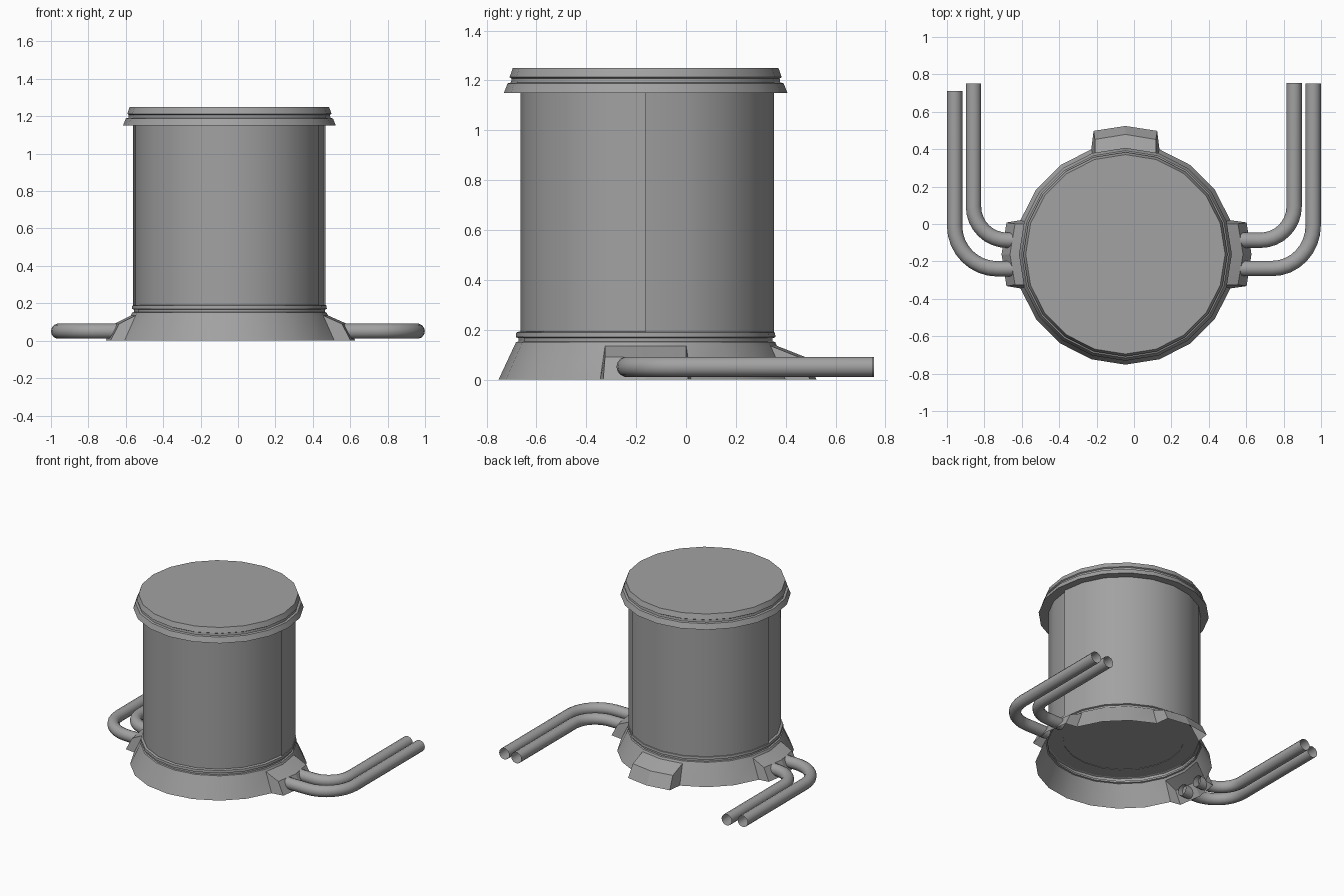
import bpy, bmesh, math
from mathutils import Vector

if "Cube" in bpy.data.objects:
    bpy.data.objects.remove(bpy.data.objects["Cube"])

CX, CY = -0.046, -0.162   # tank axis
SIDES = 20
STEP = math.tau / SIDES
PADS = (("pad_right", 0, -0.008), ("pad_back", math.pi / 2, 0.004), ("pad_left", math.pi, -0.02))

grey = bpy.data.materials.new("mid_grey")
grey.diffuse_color = (0.36, 0.36, 0.36, 1)
grey.use_nodes = True
grey.node_tree.nodes["Principled BSDF"].inputs["Base Color"].default_value = grey.diffuse_color


def finish(name, bm, origin=(0, 0, 0), angle=30, recalc=True):
    bmesh.ops.remove_doubles(bm, verts=bm.verts, dist=1e-5)
    if recalc:
        bmesh.ops.recalc_face_normals(bm, faces=bm.faces)
    me = bpy.data.meshes.new(name)
    bm.to_mesh(me)
    bm.free()
    me.materials.append(grey)
    ob = bpy.data.objects.new(name, me)
    ob.location = origin
    bpy.context.collection.objects.link(ob)
    bpy.ops.object.select_all(action='DESELECT')
    ob.select_set(True)
    bpy.context.view_layer.objects.active = ob
    bpy.ops.object.shade_smooth_by_angle(angle=math.radians(angle))
    return ob


def lathe(name, profile, start=0.0, steps=SIDES, skip=None):
    """Spin (radius, z) points about the tank axis; skip(angle, z) leaves openings."""
    bm = bmesh.new()
    cols = []
    for i in range(steps + 1):
        a = start + STEP * i
        cols.append([bm.verts.new((r * math.cos(a), r * math.sin(a), z)) for r, z in profile])
    for i, (a, b) in enumerate(zip(cols, cols[1:])):
        for k in range(len(profile) - 1):
            if skip and skip(start + STEP * (i + 0.5), (profile[k][1] + profile[k + 1][1]) / 2):
                continue
            quad = (a[k], b[k], b[k + 1], a[k + 1])
            if profile[k][0] == 0:
                quad = (a[k], b[k + 1], a[k + 1])
            elif profile[k + 1][0] == 0:
                quad = (a[k], b[k], a[k + 1])
            bm.faces.new(quad)
    return finish(name, bm, (CX, CY, 0), recalc=skip is None)


# Flared open skirt with grooved collar, open where the pads join
R0, R1, PAD_TOP = 0.59, 0.527, 0.135


def pad_gap(angle, z):
    return z < PAD_TOP and any(math.cos(angle - a) > math.cos(STEP) for _, a, _ in PADS)


lathe("base", [(R0, 0), (R1, PAD_TOP), (0.52, 0.15), (0.51, 0.153), (0.51, 0.166),
               (0.521, 0.17), (0.519, 0.188), (0.51, 0.192)], skip=pad_gap)
# Floor closing the tank at the top of the collar, with a shallow round step
lathe("floor", [(0, 0.195), (0.405, 0.195), (0.405, 0.192), (0.51, 0.192)])

# Tank wall: two half shells, the rear one slightly larger
lathe("tank_front", [(0.503, 0.192), (0.503, 1.15)], math.pi, SIDES // 2)
lathe("tank_back", [(0.503, 0.185), (0.515, 0.185), (0.515, 1.15), (0.503, 1.15), (0.503, 0.185)],
      0, SIDES // 2)

# Lid with flared rim and groove
lathe("lid", [(0.49, 1.15), (0.569, 1.15), (0.554, 1.188), (0.54, 1.192), (0.538, 1.208),
              (0.546, 1.213), (0.533, 1.25), (0, 1.25)])


# Open-bottomed connection pads growing out of the skirt
def pad(name, angle, shift):
    bm = bmesh.new()
    d = Vector((math.cos(angle), math.sin(angle), 0))
    t = Vector((-d.y, d.x, 0))
    c, s = math.cos(STEP), math.sin(STEP)
    # (tangent half width, edge radius, middle radius, z), bottom to top
    rows = [(0.17, 0.656 + shift, 0.682 + shift, 0), (0.163, 0.61 + shift, 0.637 + shift, 0.09),
            (R1 * s, R1 * c, R1, PAD_TOP)]
    grid = [[bm.verts.new(d * r + t * u + Vector((0, 0, z)))
             for u, r in ((-w, re), (0, rm), (w, re))] for w, re, rm, z in rows]
    for lo, hi in zip(grid, grid[1:]):
        for k in (0, 1):
            bm.faces.new((lo[k], lo[k + 1], hi[k + 1], hi[k]))
    for k, sgn in ((0, -1), (2, 1)):
        inner = bm.verts.new(d * R0 * c + t * R0 * s * sgn)
        loop = [inner, grid[0][k], grid[1][k], grid[2][k]]
        bm.faces.new(loop if sgn < 0 else loop[::-1])
    finish(name, bm, (CX, CY, 0), 15, recalc=False)


for args in PADS:
    pad(*args)


# Pipes leaving the side pads and bending to the rear
def pipe(name, x_start, x_run, y_leg, y_end, bend_x, bend_y, radius=0.041, sides=14):
    sx = 1 if x_run > 0 else -1
    path = [(x_start, y_leg, 0.0)]   # x, y, heading turned so far
    for i in range(9):
        a = math.pi / 2 * i / 8
        heading = math.atan2(bend_y * math.sin(a), bend_x * math.cos(a))
        path.append((x_run - sx * bend_x * (1 - math.sin(a)),
                     y_leg + bend_y * (1 - math.cos(a)), heading))
    path.append((x_run, y_end, math.pi / 2))
    bm = bmesh.new()
    rings = []
    for x, y, a in path:
        side = Vector((sx * math.sin(a), -math.cos(a), 0))
        rings.append([bm.verts.new(Vector((x, y, 0.051)) + radius *
                      (side * math.cos(u) + Vector((0, 0, math.sin(u)))))
                      for u in (math.tau * j / sides for j in range(sides))])
    for p, q in zip(rings, rings[1:]):
        for j in range(sides):
            n = (j + 1) % sides
            bm.faces.new((p[j], p[n], q[n], q[j]))
    finish(name, bm, angle=40)


pipe("pipe_right_inner", 0.56, 0.856, -0.087, 0.755, 0.18, 0.18)
pipe("pipe_right_outer", 0.56, 0.958, -0.238, 0.75, 0.22, 0.23)
pipe("pipe_left_inner", -0.62, -0.858, -0.087, 0.752, 0.18, 0.18)
pipe("pipe_left_outer", -0.62, -0.959, -0.24, 0.71, 0.23, 0.23)
